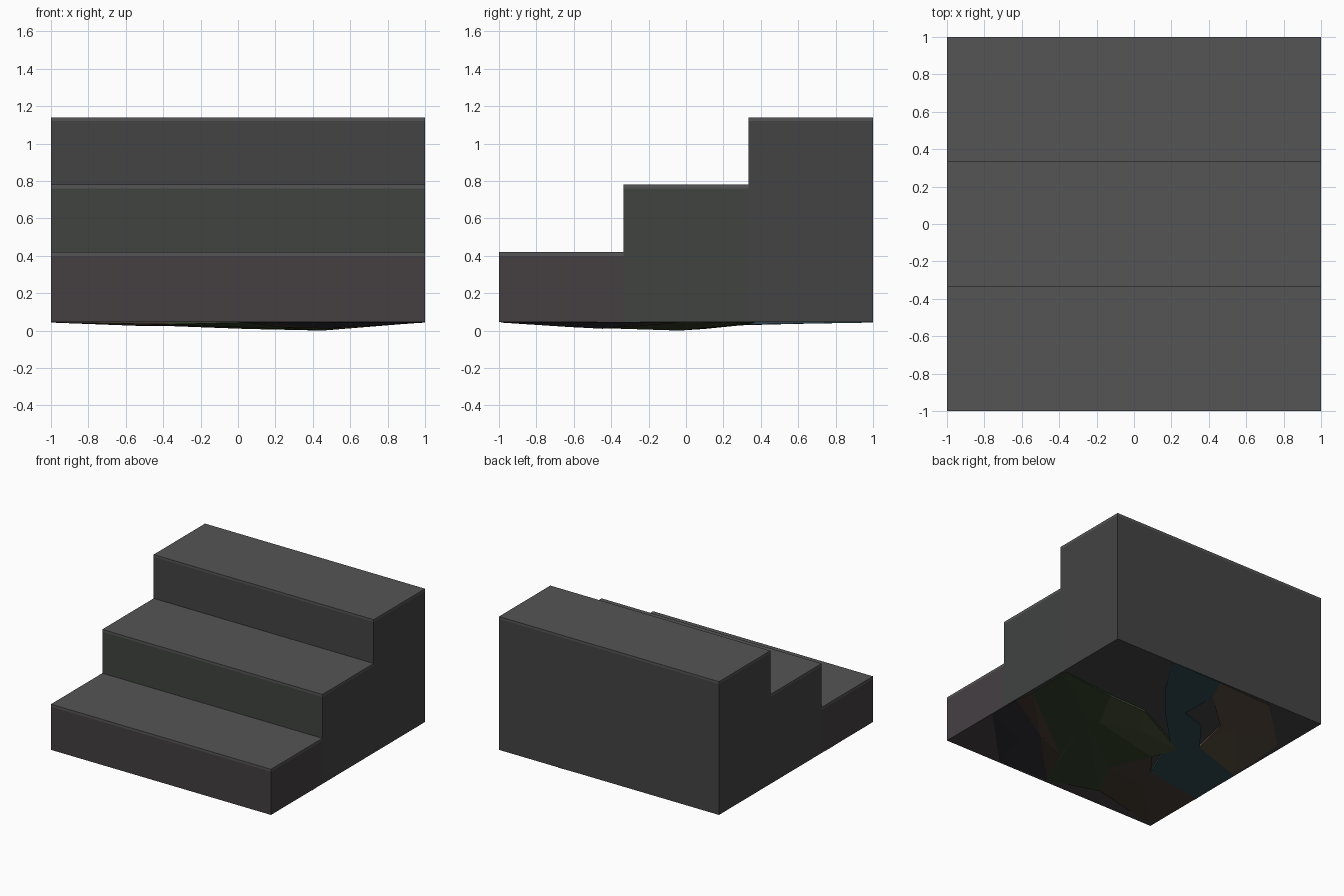
import bpy, bmesh

if "Cube" in bpy.data.objects:
    bpy.data.objects.remove(bpy.data.objects["Cube"])

BASE = 0.045      # underside of the step blocks
SLAB = 0.02       # tread thickness


def material(name, rgb):
    m = bpy.data.materials.new(name)
    m.diffuse_color = (*rgb, 1)
    m.use_nodes = True
    m.node_tree.nodes["Principled BSDF"].inputs["Base Color"].default_value = m.diffuse_color
    return m


def prism(name, outline, bottoms, top, mat, centre=None):
    """Closed prism with a flat top; the bottom may dip at each corner and at a centre point."""
    bm = bmesh.new()
    low = [bm.verts.new((x, y, z)) for (x, y), z in zip(outline, bottoms)]
    high = [bm.verts.new((x, y, top)) for x, y in outline]
    n = len(outline)
    bm.faces.new(high)
    mid = bm.verts.new(centre) if centre else None
    for i in range(n):
        j = (i + 1) % n
        bm.faces.new((low[i], low[j], high[j], high[i]))
        if mid:
            bm.faces.new((low[j], low[i], mid))
    if not mid:
        bm.faces.new(low[::-1])
    bmesh.ops.recalc_face_normals(bm, faces=bm.faces)
    mesh = bpy.data.meshes.new(name)
    bm.to_mesh(mesh)
    bm.free()
    mesh.materials.append(mat)
    ob = bpy.data.objects.new(name, mesh)
    bpy.context.collection.objects.link(ob)


# Three step blocks, each capped by a thin tread
tread_mat = material("tread_grey", (0.09, 0.09, 0.092))
tints = [(0.058, 0.05, 0.055), (0.052, 0.057, 0.053), (0.056, 0.056, 0.058)]
for i, tint in enumerate(tints):
    y0, y1 = -1 + i * 2 / 3, -1 + (i + 1) * 2 / 3
    top = 0.42 + 0.36 * i
    box = [(-1, y0), (1, y0), (1, y1), (-1, y1)]
    prism(f"step_block_{i + 1}", box, [BASE] * 4, top - SLAB, material(f"block_{i + 1}", tint))
    prism(f"step_tread_{i + 1}", box, [top - SLAB] * 4, top, tread_mat)


# Shallow bulge of the underside, from its front and side outlines
def interp(t, pts):
    for (a, za), (b, zb) in zip(pts, pts[1:]):
        if t <= b:
            return za + (zb - za) * (t - a) / (b - a)
    return pts[-1][1]


def depth(x, y):
    return max(interp(x, [(-1, BASE), (-0.5, 0.025), (-0.2, 0.028), (0, 0.011), (0.45, 0), (1, BASE)]),
               interp(y, [(-1, BASE), (-0.5, 0.012), (0, 0), (0.33, 0.032), (1, BASE)]))


# Coloured foundation stones set in the underside
stones = {
    "green": ((0.035, 0.055, 0.025),
              [(.97, -.03), (.98, .37), (.5, .32), (.34, 0), (-.32, -.17), (-.18, -.49),
               (-.36, -.83), (.04, -.97), (.24, -.58)]),
    "olive": ((0.055, 0.075, 0.035),
              [(.5, .32), (.15, .31), (-.41, .03), (-.32, -.17), (.34, 0)]),
    "umber": ((0.06, 0.042, 0.03),
              [(.97, -.03), (.24, -.58), (.04, -.97), (.49, -.46), (.99, -.19)]),
    "slate": ((0.03, 0.03, 0.038),
              [(.99, -.19), (.49, -.46), (.04, -.97), (.49, -.99), (1, -.47)]),
    "teal_back": ((0.03, 0.07, 0.085),
                  [(.46, 1), (.23, .64), (.04, .41), (-.1, .48), (-.11, .79), (-.02, .99)]),
    "teal_side": ((0.03, 0.07, 0.085),
                  [(.04, .41), (-.28, .09), (-.46, -.35), (-1, -.46), (-.99, -.01),
                   (-.5, .17), (-.32, .41), (-.1, .48)]),
    "ochre": ((0.1, 0.075, 0.05),
              [(-.02, .99), (-.11, .79), (-.43, .5), (-.5, .17), (-.99, -.01), (-.95, .55), (-.52, .97)]),
    "brown": ((0.06, 0.047, 0.035),
              [(-.32, -.17), (-.46, -.35), (-1, -.46), (-.98, -.98), (-.36, -.83), (-.18, -.49)]),
}
for name, (rgb, outline) in stones.items():
    cx = sum(p[0] for p in outline) / len(outline)
    cy = sum(p[1] for p in outline) / len(outline)
    if name == "green":
        cx, cy = 0.45, -0.03
    prism(f"{name}_stone", outline, [min(depth(*p), BASE - 0.002) for p in outline],
          BASE + 0.01, material(name, rgb), (cx, cy, max(0, depth(cx, cy) - 0.001)))
